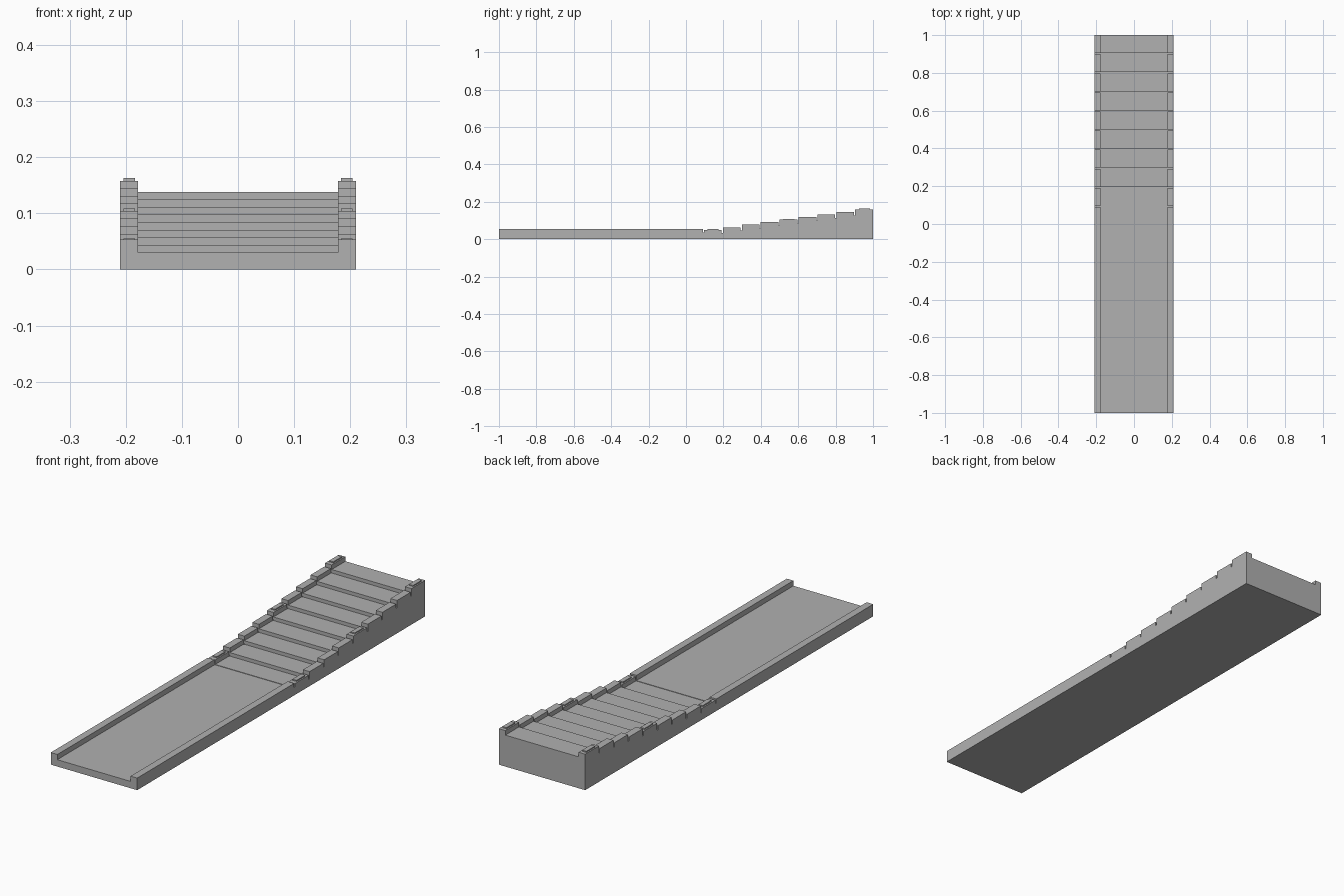
import bpy, bmesh

if "Cube" in bpy.data.objects:
    bpy.data.objects.remove(bpy.data.objects["Cube"])

HALF, INNER = 0.21, 0.178          # outer half width, inner face of side walls
START, RISE, COUNT = 0.09, 0.0135, 9
PITCH = (1.0 - START) / COUNT
GAP = 0.006                        # narrow joint between steps

grey = bpy.data.materials.new("stone_grey")
grey.diffuse_color = (0.44, 0.44, 0.44, 1)
grey.use_nodes = True
grey.node_tree.nodes["Principled BSDF"].inputs["Base Color"].default_value = grey.diffuse_color


def finish(bm, name):
    bmesh.ops.recalc_face_normals(bm, faces=bm.faces)
    me = bpy.data.meshes.new(name)
    bm.to_mesh(me)
    bm.free()
    me.materials.append(grey)
    ob = bpy.data.objects.new(name, me)
    bpy.context.collection.objects.link(ob)
    return ob


def channel(name, stations):
    """Skin U-shaped sections, each station being (y, wall top, floor)."""
    bm = bmesh.new()
    rings = []
    for y, w, f in stations:
        prof = [(-HALF, 0), (HALF, 0), (HALF, w), (INNER, w),
                (INNER, f), (-INNER, f), (-INNER, w), (-HALF, w)]
        rings.append([bm.verts.new((x, y, z)) for x, z in prof])
    for a, b in zip(rings, rings[1:]):
        for i in range(8):
            j = (i + 1) % 8
            quad = [a[i], a[j], b[j], b[i]]
            # skip strips that collapse at vertical jumps
            if len({tuple(v.co) for v in quad}) == 4 or len({tuple(v.co) for v in quad}) == 3:
                bm.faces.new(quad)
    bm.faces.new(rings[0])
    bm.faces.new(rings[-1])
    bmesh.ops.remove_doubles(bm, verts=bm.verts, dist=1e-6)
    return finish(bm, name)


# flat run with low side walls
channel("flat_run", [(-1, 0.053, 0.03), (START, 0.053, 0.03)])

# stepped run, each step preceded by a narrow joint cut into walls and floor
stations = []
prev_wall, prev_floor = 0.053, 0.03
for k in range(COUNT):
    y = START + k * PITCH
    wall, floor = 0.05 + k * RISE, 0.03 + k * RISE
    low = (prev_wall - 0.018, prev_floor - 0.002)
    if k:
        stations.append((y, prev_wall, prev_floor))
    stations += [(y, *low), (y + GAP, *low), (y + GAP, wall, floor)]
    prev_wall, prev_floor = wall, floor
stations.append((1.0, prev_wall, prev_floor))
channel("stepped_run", stations)

# small raised caps on the first, middle and last wall segments
for k in (0, 4, 8):
    for side, label in ((-1, "left"), (1, "right")):
        y0 = START + k * PITCH + 0.025
        z0 = 0.05 + k * RISE
        bm = bmesh.new()
        bmesh.ops.create_cube(bm, size=1)
        for v in bm.verts:
            v.co.x = side * 0.194 + v.co.x * 0.02
            v.co.y = y0 + 0.03 + v.co.y * 0.06
            v.co.z = z0 + 0.001 + v.co.z * 0.008
        finish(bm, f"wall_cap_{label}_{k}")
